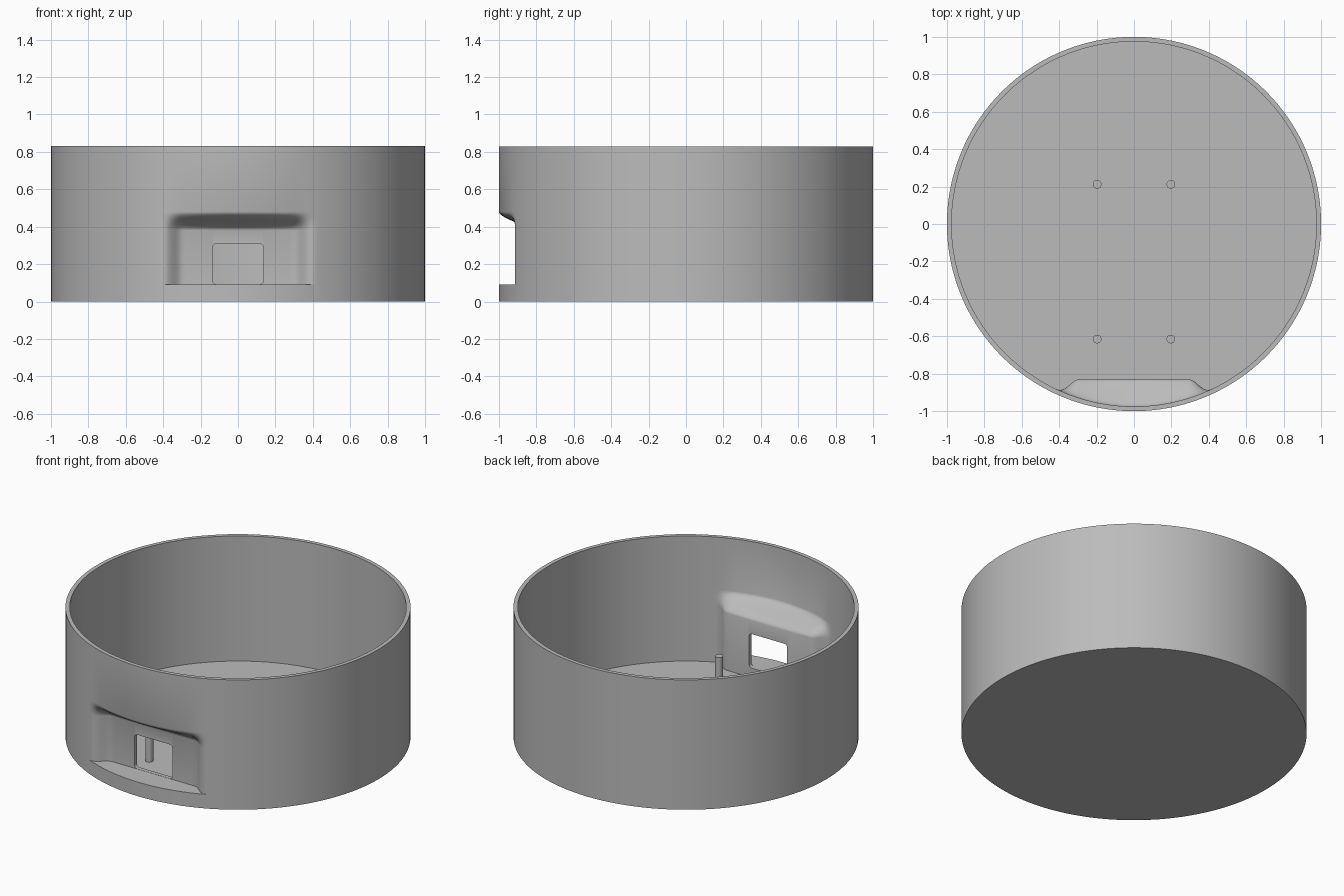
import bpy
import bmesh
from math import sin, cos, pi, radians

HEIGHT = 0.83
FLOOR = 0.03
LEDGE = 0.09

cube = bpy.data.objects.get("Cube")
if cube:
    bpy.data.objects.remove(cube, do_unlink=True)

grey = bpy.data.materials.new("plain_grey")
grey.use_nodes = True
grey.diffuse_color = (0.5, 0.5, 0.5, 1)
grey.node_tree.nodes["Principled BSDF"].inputs["Base Color"].default_value = (0.5, 0.5, 0.5, 1)


def ease(start, end, value):
    t = min(1, max(0, (value - start) / (end - start)))
    return t * t * (3 - 2 * t)


def span(start, end, count):
    return [start + (end - start) * i / count for i in range(count)]


def activate(obj):
    bpy.ops.object.select_all(action='DESELECT')
    obj.select_set(True)
    bpy.context.view_layer.objects.active = obj


# Angles around the wall, finer across the recess at the front
angles = span(-0.46, 0.46, 56) + span(0.46, 2 * pi - 0.46, 104)


def ring(bm, radius, z, back=None, top=0):
    """One ring of the wall; where back is given, the front is pushed in to it."""
    verts = []
    for a in angles:
        x, y = radius * sin(a), -radius * cos(a)
        if back is not None and y < 0:
            push = ease(0.415, 0.295, abs(x)) * ease(top, top - 0.1, z)
            y += (back - y) * push
        verts.append(bm.verts.new((x, y, z)))
    return verts


# Round shell: outer skin with recess, rim, inner skin with bulge, floor
bm = bmesh.new()
rings = [ring(bm, 1, 0), ring(bm, 1, LEDGE)]
outer_levels = [LEDGE] + span(0.38, 0.48, 12) + [0.48, HEIGHT]
rings += [ring(bm, 1, z, -0.855, 0.48) for z in outer_levels]
inner_levels = [FLOOR] + span(0.395, 0.495, 12) + [0.495, HEIGHT]
rings += [ring(bm, 0.975, z, -0.83, 0.495) for z in reversed(inner_levels)]
n = len(angles)
for low, high in zip(rings, rings[1:]):
    for i in range(n):
        j = (i + 1) % n
        bm.faces.new((low[i], low[j], high[j], high[i]))
bm.faces.new(rings[0])
bm.faces.new(rings[-1])
bmesh.ops.remove_doubles(bm, verts=bm.verts, dist=0.00001)
bmesh.ops.recalc_face_normals(bm, faces=bm.faces)
mesh = bpy.data.meshes.new("round_shell")
bm.to_mesh(mesh)
bm.free()
shell = bpy.data.objects.new("round_shell", mesh)
bpy.context.collection.objects.link(shell)
mesh.materials.append(grey)

# Port opening with softened corners through the recess wall
bpy.ops.mesh.primitive_cube_add(size=1, location=(0, -0.84, 0.2))
cutter = bpy.context.object
cutter.name = "port_cutter"
cutter.hide_render = True
cutter.data.materials.append(grey)
for v in cutter.data.vertices:
    v.co.x *= 0.27
    v.co.y *= 0.1
    v.co.z *= 0.218
bm = bmesh.new()
bm.from_mesh(cutter.data)
corners = [e for e in bm.edges if abs(e.verts[0].co.y - e.verts[1].co.y) > 0.05]
bmesh.ops.bevel(bm, geom=corners, offset=0.02, segments=3, profile=0.5, affect='EDGES')
bm.to_mesh(cutter.data)
bm.free()

activate(shell)
cut = shell.modifiers.new("port", 'BOOLEAN')
cut.operation = 'DIFFERENCE'
cut.solver = 'EXACT'
cut.object = cutter
bpy.ops.object.modifier_apply(modifier=cut.name)
bpy.data.objects.remove(cutter, do_unlink=True)
bpy.ops.object.shade_smooth_by_angle(angle=radians(35))

# Four mounting posts on the floor
post_top = 0.23
for side, x in (("right", -0.197), ("left", 0.197)):
    for end, y in (("front", -0.615), ("back", 0.212)):
        depth = post_top - FLOOR + 0.01
        bpy.ops.mesh.primitive_cylinder_add(vertices=32, radius=0.023, depth=depth,
                                            location=(x, y, post_top - depth / 2))
        post = bpy.context.object
        post.name = f"{end}_{side}_post"
        post.data.materials.append(grey)
        activate(post)
        bpy.ops.object.shade_smooth_by_angle(angle=radians(35))
